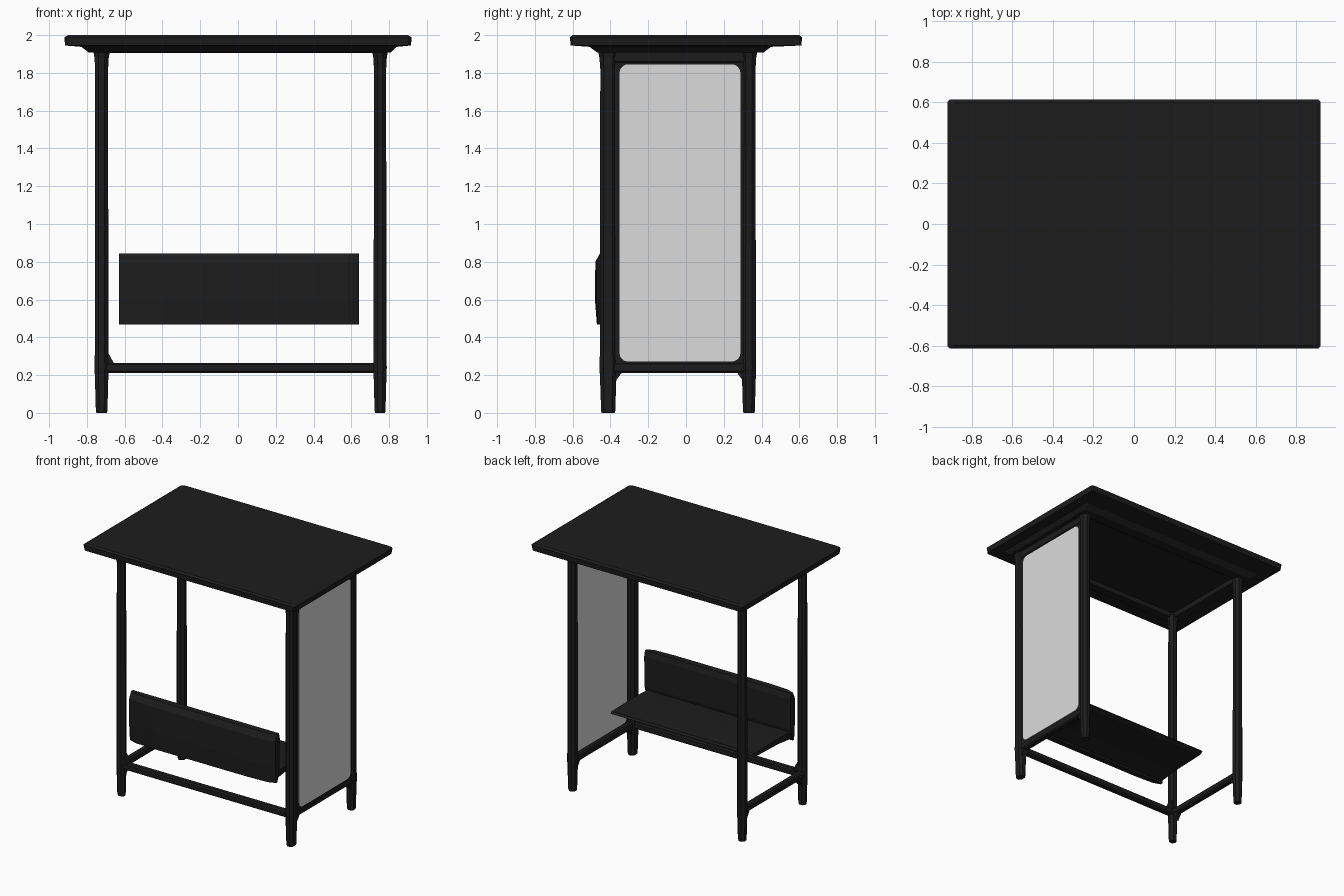
import bpy, bmesh, math

if "Cube" in bpy.data.objects:
    bpy.data.objects.remove(bpy.data.objects["Cube"], do_unlink=True)


def material(name, rgb):
    m = bpy.data.materials.new(name)
    m.use_nodes = True
    m.diffuse_color = (*rgb, 1)
    m.node_tree.nodes["Principled BSDF"].inputs["Base Color"].default_value = (*rgb, 1)
    return m


BLACK = material("black_metal", (0.012, 0.012, 0.012))
GREY = material("light_grey_panel", (0.7, 0.71, 0.7))


def skin(name, rings, mat):
    """Join equal rings of points into a closed solid."""
    bm = bmesh.new()
    loops = [[bm.verts.new(p) for p in ring] for ring in rings]
    n = len(loops[0])
    for a, b in zip(loops, loops[1:]):
        for i in range(n):
            j = (i + 1) % n
            bm.faces.new((a[i], a[j], b[j], b[i]))
    bm.faces.new(loops[0][::-1])
    bm.faces.new(loops[-1])
    bmesh.ops.recalc_face_normals(bm, faces=bm.faces)
    mesh = bpy.data.meshes.new(name)
    bm.to_mesh(mesh)
    bm.free()
    mesh.materials.append(mat)
    obj = bpy.data.objects.new(name, mesh)
    bpy.context.collection.objects.link(obj)
    return obj


def rect_ring(x0, x1, y0, y1, z, c=0.012):
    """Rectangle with cut corners at height z."""
    return [(x0 + c, y0, z), (x1 - c, y0, z), (x1, y0 + c, z), (x1, y1 - c, z),
            (x1 - c, y1, z), (x0 + c, y1, z), (x0, y1 - c, z), (x0, y0 + c, z)]


def bar(name, x0, x1, y0, y1, z0, z1, b=0.01):
    """Block with softened top and bottom edges."""
    inner = (x0 + b, x1 - b, y0 + b, y1 - b)
    return skin(name, [rect_ring(*inner, z0), rect_ring(x0, x1, y0, y1, z0 + b),
                       rect_ring(x0, x1, y0, y1, z1 - b), rect_ring(*inner, z1)], BLACK)


def extrude_x(name, profile, x0, x1, mat):
    return skin(name, [[(x, y, z) for y, z in profile] for x in (x0, x1)], mat)


# Roof: overhanging slab, stepped frame beneath and recessed ceiling
skin("roof", [
    rect_ring(-0.90, 0.90, -0.60, 0.60, 2.0),
    rect_ring(-0.92, 0.92, -0.615, 0.615, 1.988),
    rect_ring(-0.915, 0.915, -0.61, 0.61, 1.945),
    rect_ring(-0.83, 0.84, -0.51, 0.45, 1.938),
    rect_ring(-0.79, 0.81, -0.47, 0.41, 1.908),
    rect_ring(-0.715, 0.735, -0.40, 0.33, 1.905),
    rect_ring(-0.71, 0.73, -0.395, 0.325, 1.94),
], BLACK)

# Four posts, tapered at the foot and slightly flared under the roof
for name, px, py, width, depth in (
        ("front_right_post", -0.722, -0.415, 0.036, 0.030),
        ("front_left_post", 0.752, -0.412, 0.034, 0.044),
        ("back_right_post", -0.722, 0.333, 0.034, 0.035),
        ("back_left_post", 0.752, 0.333, 0.034, 0.037)):
    rings = []
    for z, s in ((0, 0.78), (0.01, 0.85), (0.18, 0.98), (0.24, 1.05),
                 (0.32, 1), (1.82, 0.95), (1.88, 1.05), (1.92, 1.25)):
        w, d = width * s, depth * s
        rings.append(rect_ring(px - w, px + w, py - d, py + d, z, 0.02 * s))
    skin(name, rings, BLACK)

# Low rails on three sides
bar("front_rail", -0.73, 0.76, -0.435, -0.385, 0.212, 0.265)
bar("right_rail", -0.748, -0.698, -0.42, 0.34, 0.212, 0.265)
bar("left_rail", 0.727, 0.778, -0.42, 0.34, 0.212, 0.268)
bar("left_top_beam", 0.735, 0.779, -0.42, 0.34, 1.85, 1.92)

# Gussets where the rails meet the posts
for x0, x1 in ((-0.742, -0.704), (0.732, 0.772)):
    for y, d in ((-0.375, 1), (0.305, -1)):
        extrude_x("rail_gusset", [(y, 0.165), (y + d * 0.04, 0.22), (y, 0.23)],
                  x0, x1, BLACK)
skin("front_gusset", [[(-0.70, y, 0.34), (-0.70, y, 0.25), (-0.655, y, 0.26)]
                      for y in (-0.43, -0.39)], BLACK)

# Side panel: dark backing sheet with a rounded light sheet on both faces
extrude_x("panel_frame", [(-0.40, 0.24), (0.33, 0.24), (0.33, 1.9), (-0.40, 1.9)],
          0.762, 0.774, BLACK)
r = 0.045
outline = []
for k, (cy, cz) in enumerate(((0.288 - r, 1.845 - r), (-0.352 + r, 1.845 - r),
                              (-0.352 + r, 0.272 + r), (0.288 - r, 0.272 + r))):
    for s in range(6):
        a = math.pi / 2 * (k + s / 5)
        outline.append((cy + r * math.cos(a), cz + r * math.sin(a)))
extrude_x("side_panel", outline, 0.758, 0.778, GREY)

# Backrest: thick board, its front face curving back towards both ends
rings = []
for x, back in ((-0.63, 0.03), (-0.57, 0.008), (-0.4, 0), (0.4, 0), (0.58, 0.008),
                (0.64, 0.03)):
    front = [(-0.455, 0.845), (-0.48, 0.80), (-0.482, 0.60), (-0.472, 0.468)]
    rear = [(-0.425, 0.468), (-0.40, 0.56), (-0.395, 0.80), (-0.405, 0.845)]
    rings.append([(x, y + back, z) for y, z in front] + [(x, y, z) for y, z in rear])
skin("backrest", rings, BLACK)

# Seat: thin board running back to the backrest
extrude_x("seat", [(-0.43, 0.535), (-0.43, 0.48), (-0.27, 0.50), (0.02, 0.51),
                   (0.05, 0.525), (0.04, 0.54), (-0.27, 0.545)],
          -0.62, 0.62, BLACK)
